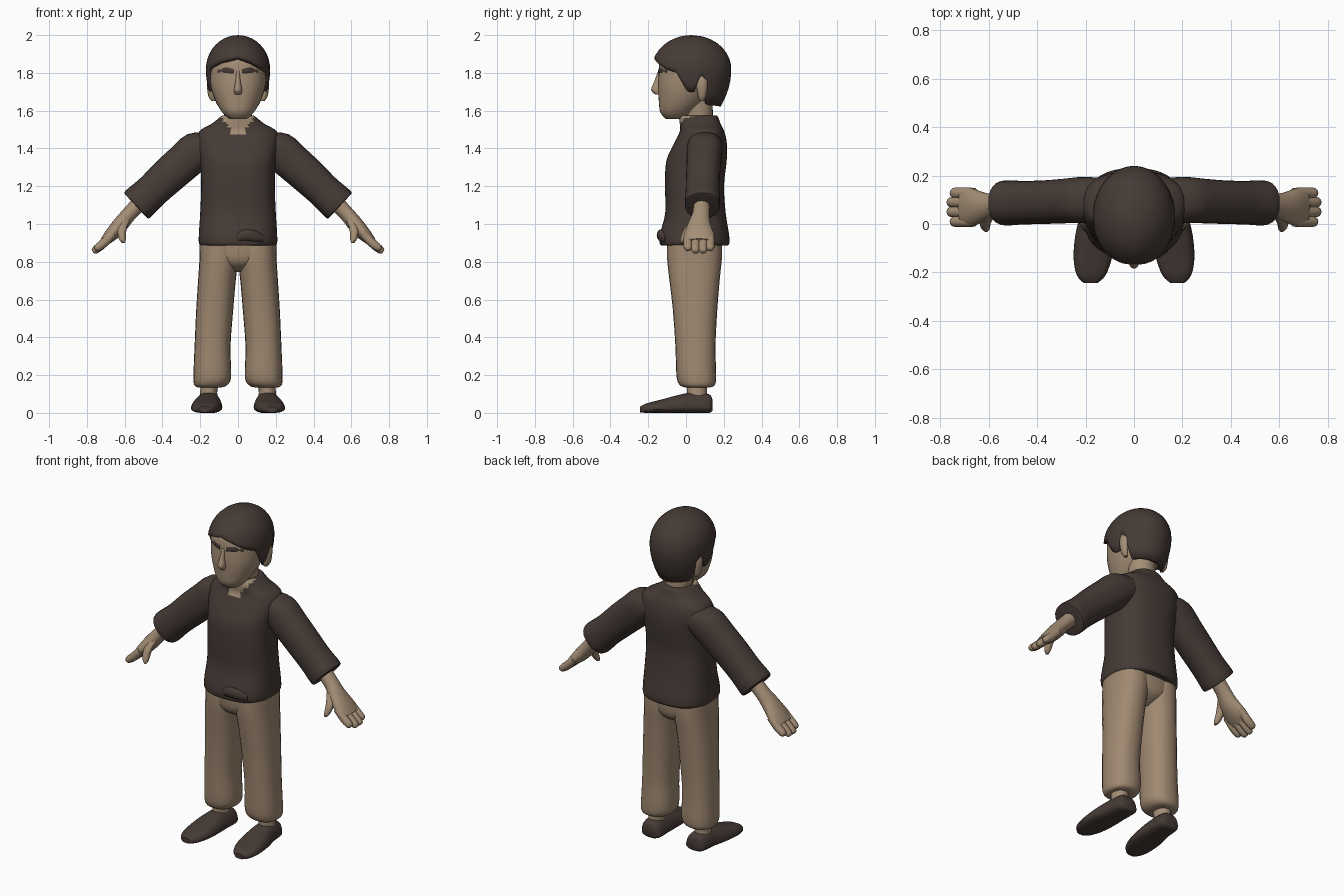
import bpy, bmesh, math
from mathutils import Vector

cube = bpy.data.objects.get("Cube")
if cube:
    bpy.data.objects.remove(cube, do_unlink=True)


def material(name, rgb):
    m = bpy.data.materials.new(name)
    m.use_nodes = True
    m.diffuse_color = (*rgb, 1)
    bsdf = next(n for n in m.node_tree.nodes if n.type == 'BSDF_PRINCIPLED')
    bsdf.inputs["Base Color"].default_value = (*rgb, 1)
    bsdf.inputs["Roughness"].default_value = 0.9
    return m


DARK = material("dark brown cloth", (0.06, 0.043, 0.036))
SKIN = material("tan skin", (0.37, 0.27, 0.18))
PANTS = material("tan trousers", (0.35, 0.25, 0.165))

X, Y, Z = Vector((1, 0, 0)), Vector((0, 1, 0)), Vector((0, 0, 1))
SLOPE = Vector((0.68, 0, 0.73))      # across the lowered arm


def finish(name, bm, mats, angle=0.7):
    bmesh.ops.recalc_face_normals(bm, faces=bm.faces)
    mesh = bpy.data.meshes.new(name)
    bm.to_mesh(mesh)
    bm.free()
    for m in mats:
        mesh.materials.append(m)
    obj = bpy.data.objects.new(name, mesh)
    bpy.context.collection.objects.link(obj)
    bpy.ops.object.select_all(action='DESELECT')
    obj.select_set(True)
    bpy.context.view_layer.objects.active = obj
    bpy.ops.object.shade_smooth_by_angle(angle=angle)
    return obj


def catmull(p, t):
    a, b, c, d = p
    return b + (c - a) * t / 2 + (a * 2 - b * 5 + c * 4 - d) * t * t / 2 \
        + (b * 3 - a - c * 3 + d) * t ** 3 / 2


def loft(name, rings, mats, u=X, v=Y, power=2, side=1, segs=24, steps=3, edit=None):
    """Skin rounded rings (x, y, z, radius along u, radius along v)."""
    rows = [Vector(r) for r in rings]
    padded = [rows[0]] + rows + [rows[-1]]
    dense = [catmull(padded[i:i + 4], k / steps)
             for i in range(len(rows) - 1) for k in range(steps)] + [rows[-1]]
    bm = bmesh.new()
    loops = []
    for x, y, z, a, b in dense:
        loop = []
        for k in range(segs):
            t = math.tau * k / segs
            c, s = math.cos(t), math.sin(t)
            p = Vector((x, y, z)) + u * a * math.copysign(abs(c) ** (2 / power), c) \
                + v * b * math.copysign(abs(s) ** (2 / power), s)
            p.x *= side
            loop.append(bm.verts.new(p))
        loops.append(loop)
    for lo, hi in zip(loops, loops[1:]):
        for k in range(segs):
            j = (k + 1) % segs
            bm.faces.new((lo[k], lo[j], hi[j], hi[k]))
    bm.faces.new(loops[0])
    bm.faces.new(loops[-1])
    if edit:
        edit(bm)
    return finish(name, bm, mats)


# Shirt, with an open V neck picked out by height and direction
def open_neck(bm):
    for f in bm.faces:
        c = f.calc_center_median()
        if c.y < 0.04 and c.z > 1.45 + 1.3 * abs(c.x):
            f.material_index = 1


loft("shirt", [(0, .045, .885, .195, .175), (0, .045, .90, .207, .185), (0, .045, .95, .207, .182),
               (0, .05, 1.06, .2, .16), (0, .045, 1.2, .195, .156), (0, .055, 1.33, .2, .16),
               (0, .075, 1.42, .215, .142), (0, .085, 1.49, .205, .118), (0, .075, 1.53, .14, .108),
               (0, .066, 1.57, .09, .102), (0, .066, 1.575, .075, .085)],
     [DARK, SKIN], power=2.5, segs=48, steps=4, edit=open_neck)
loft("shirt_knot", [(-.02, -.12, .92, .02, .015), (.03, -.135, .94, .03, .02),
                    (.09, -.125, .935, .03, .02), (.14, -.1, .92, .02, .015)],
     [DARK], u=Z, v=Y, segs=12)

# Head and neck
loft("neck", [(0, .075, 1.45, .085, .085), (0, .07, 1.54, .072, .075), (0, .06, 1.66, .08, .08)], [SKIN])
loft("head", [(0, -.05, 1.555, .045, .055), (0, -.05, 1.59, .083, .086), (0, -.02, 1.65, .118, .124),
              (0, 0, 1.72, .143, .148), (0, .02, 1.8, .153, .165), (0, .03, 1.87, .148, .165),
              (0, .03, 1.94, .09, .1)], [SKIN], power=2.15, segs=32)
loft("nose", [(0, -.14, 1.81, .008, .008), (0, -.15, 1.75, .014, .02),
              (0, -.155, 1.71, .022, .03), (0, -.147, 1.685, .016, .016)], [SKIN], segs=12)


# Hair: a cap whose hem follows fringe, sideburn, ear gap and nape
HEM = [(-180, 1.62), (-119, 1.63), (-112, 1.77), (-101, 1.79), (-96, 1.7), (-83, 1.7), (-65, 1.82),
       (-35, 1.86), (0, 1.885), (25, 1.86), (50, 1.82), (68, 1.8), (83, 1.7), (96, 1.7),
       (101, 1.79), (112, 1.77), (119, 1.63), (180, 1.62)]


def hem(deg):
    for (a, za), (b, zb) in zip(HEM, HEM[1:]):
        if deg <= b:
            return za + (zb - za) * (deg - a) / (b - a)


def hair_radius(z):
    d = z - 1.82
    return math.sqrt(max(0, 1 - (d / .18) ** 2)) if d > 0 else 1 - .27 * (d / .2) ** 2


bm = bmesh.new()
crown = bm.verts.new((0, .03, 2))
SEGS, ROWS = 80, 12
columns = []
for i in range(SEGS):
    deg = -180 + 360 * i / SEGS
    t = math.radians(deg)
    column = []
    for k in range(1, ROWS + 1):
        z = 2 - (2 - hem(deg)) * (k / ROWS) ** 1.6
        r = hair_radius(z)
        column.append(bm.verts.new((.17 * r * math.sin(t), .03 - .21 * r * math.cos(t), z)))
    columns.append(column)
for i, a in enumerate(columns):
    b = columns[(i + 1) % SEGS]
    bm.faces.new((crown, a[0], b[0]))
    for k in range(ROWS - 1):
        bm.faces.new((a[k], a[k + 1], b[k + 1], b[k]))
hair = finish("hair", bm, [DARK])
shell = hair.modifiers.new("thickness", 'SOLIDIFY')
shell.thickness = .03
shell.offset = -1


# Shoes narrow toward the top
def narrow_top(center):
    def edit(bm):
        for v in bm.verts:
            v.co.x = center + (v.co.x - center) * (1.06 - 4 * max(0, v.co.z - .02))
    return edit


for side, word in ((1, "left"), (-1, "right")):
    # Face details
    loft(word + "_ear", [(.13, .085, 1.65, .01, .012), (.14, .085, 1.68, .018, .022),
                         (.145, .085, 1.75, .02, .03), (.145, .085, 1.79, .008, .012)],
         [SKIN], side=side, segs=12)
    loft(word + "_eyebrow", [(.022, -.144, 1.808, .012, .004), (.065, -.131, 1.814, .016, .004),
                             (.108, -.1, 1.808, .01, .004)], [DARK], u=Z, v=Y, side=side, segs=8)
    # Sleeve
    loft(word + "_sleeve", [(.1, .1, 1.43, .08, .085), (.2, .1, 1.40, .102, .095), (.29, .095, 1.325, .1, .092),
                            (.375, .09, 1.25, .097, .09), (.46, .088, 1.17, .092, .09),
                            (.53, .087, 1.105, .097, .093), (.54, .087, 1.095, .085, .082)],
         [DARK], u=SLOPE, power=2.3, side=side)
    # Hand, fingers and thumb
    loft(word + "_hand", [(.5, .085, 1.13, .045, .045), (.57, .08, 1.06, .04, .045),
                          (.62, .07, 1.0, .042, .06), (.67, .07, .945, .036, .078),
                          (.71, .07, .905, .024, .075)], [SKIN], u=SLOPE, side=side)
    for n, y in enumerate((.01, .05, .09, .128)):
        reach = .012 if n in (1, 2) else 0
        loft(f"{word}_finger_{n + 1}", [(.66, y, .95, .022, .022), (.71, y, .90, .024, .024),
                                        (.745 + reach, y, .872 - reach, .02, .021),
                                        (.755 + reach, y, .863 - reach, .008, .009)],
             [SKIN], u=SLOPE, side=side, segs=10)
    loft(word + "_thumb", [(.6, .05, 1.02, .03, .03), (.615, .01, .965, .024, .026),
                           (.612, -.012, .92, .018, .02), (.607, -.022, .9, .008, .01)],
         [SKIN], side=side, segs=10)
    # Trouser leg, ankle and shoe
    loft(word + "_trouser_leg", [(.15, .06, .135, .06, .065), (.145, .06, .145, .085, .09),
                                 (.136, .055, .19, .1, .105), (.135, .05, .35, .095, .106),
                                 (.123, .048, .55, .098, .118), (.11, .045, .72, .1, .135),
                                 (.1, .045, .82, .104, .145), (.098, .045, .93, .104, .145)],
         [PANTS], power=2.3, side=side)
    loft(word + "_ankle", [(.155, .06, .05, .05, .055), (.155, .058, .11, .045, .053),
                           (.15, .058, .16, .05, .055)], [SKIN], side=side, segs=16)
    loft(word + "_shoe", [(.15, .14, .04, .04, .03), (.15, .12, .05, .064, .05),
                          (.155, .03, .054, .072, .054), (.163, -.05, .046, .08, .046),
                          (.17, -.14, .034, .077, .034), (.176, -.21, .025, .058, .025),
                          (.178, -.243, .018, .028, .015)],
         [DARK], u=X, v=Z, power=2.8, side=side, edit=narrow_top(.162 * side))

# Hips join the trouser legs
loft("trouser_hips", [(0, .045, .745, .05, .06), (0, .045, .78, .11, .12), (0, .045, .83, .185, .143),
                      (0, .045, .93, .2, .146)], [PANTS], power=2.3, segs=32)
